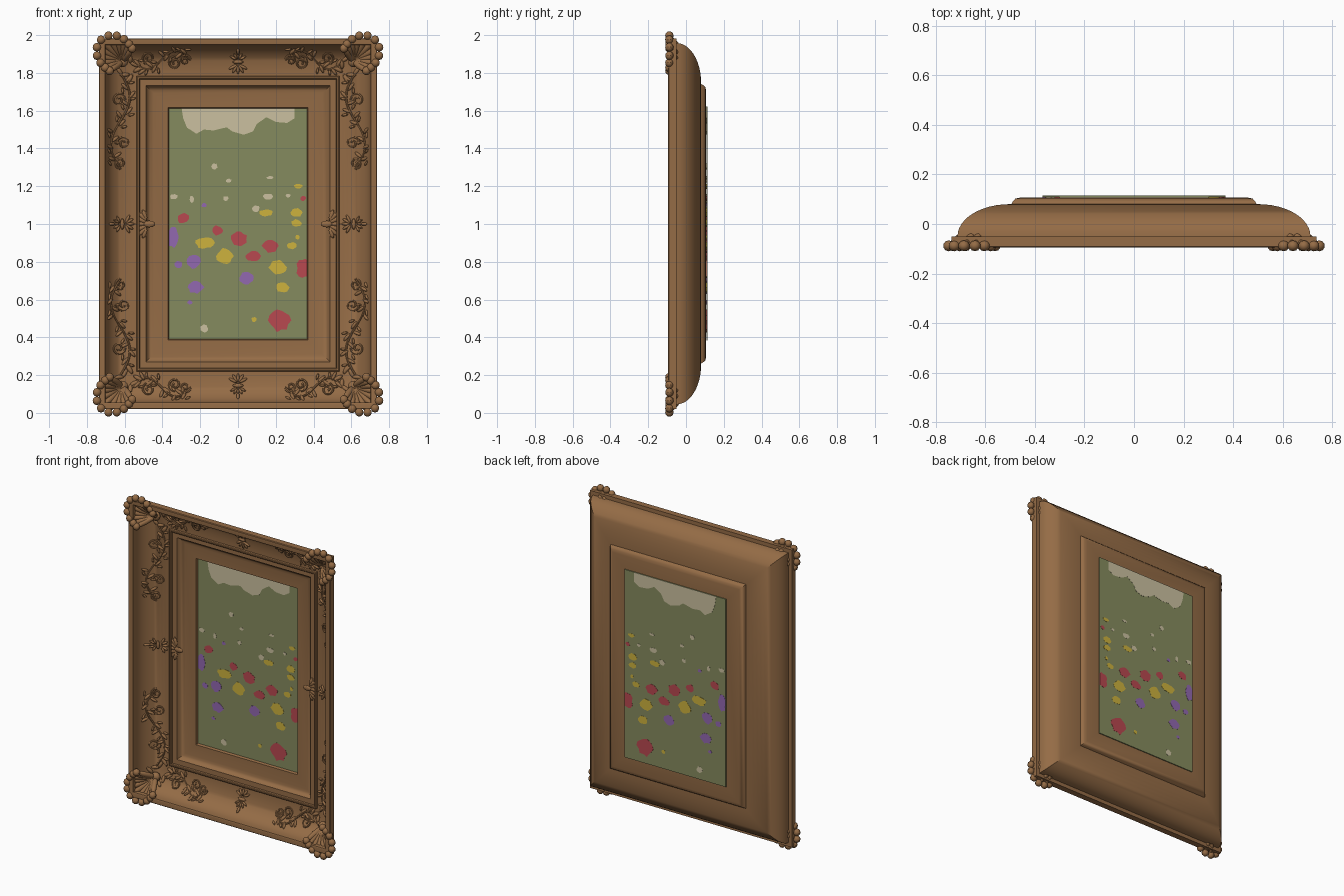
import bpy, bmesh, math, random
from mathutils import Vector, Matrix

if "Cube" in bpy.data.objects:
    bpy.data.objects.remove(bpy.data.objects["Cube"])
random.seed(4)
W, Z0, Z1 = 0.737, 0.02, 1.983          # frame half width, bottom, top


def material(name, rgb):
    m = bpy.data.materials.new(name)
    m.diffuse_color = (*rgb, 1)
    m.use_nodes = True
    m.node_tree.nodes["Principled BSDF"].inputs["Base Color"].default_value = m.diffuse_color
    return m


WOOD = material("carved brown wood", (0.30, 0.150, 0.061))
GREEN = material("meadow green", (0.235, 0.258, 0.112))
CREAM = material("pale cream", (0.60, 0.53, 0.35))
RED = material("poppy red", (0.48, 0.065, 0.080))
YELLOW = material("buttercup yellow", (0.61, 0.445, 0.048))
PURPLE = material("violet purple", (0.287, 0.138, 0.434))


def finish(name, bm, mat, smooth=True):
    bmesh.ops.recalc_face_normals(bm, faces=bm.faces)
    me = bpy.data.meshes.new(name)
    bm.to_mesh(me)
    bm.free()
    ob = bpy.data.objects.new(name, me)
    bpy.context.collection.objects.link(ob)
    me.materials.append(mat)
    if smooth:
        bpy.context.view_layer.objects.active = ob
        ob.select_set(True)
        bpy.ops.object.shade_smooth_by_angle(angle=math.radians(35))
        ob.select_set(False)
    return ob


def arc(u):
    u = min(max(u, 0), 1)
    return math.sqrt(1 - (1 - u) ** 2)


def cove(d):                             # front surface depth of the cove
    return -0.07 + 0.13 * arc((d - 0.035) / 0.165)


# Frame: one moulding profile (inset, depth) swept round the rectangle
steps = [1 - math.cos(math.pi / 2 * i / 12) for i in range(13)]
front = [(0, -0.09), (0.004, -0.094), (0.028, -0.094), (0.034, -0.09)]
front += [(0.035 + 0.165 * u, cove(0.035 + 0.165 * u)) for u in steps]
front += [(0.201, 0.047), (0.205, 0.044), (0.212, 0.044), (0.216, 0.047), (0.217, 0.06), (0.25, 0.06),
          (0.254, 0.068), (0.262, 0.078), (0.275, 0.085), (0.29, 0.088), (0.367, 0.09), (0.372, 0.106)]
back = [(0.275, 0.106), (0.258, 0.102), (0.247, 0.09), (0.242, 0.08)]
back += [(0.025 + 0.21 * u, -0.05 + 0.13 * arc(u)) for u in reversed(steps)]
back += [(0, -0.05)]
bm = bmesh.new()
rings = [[bm.verts.new((sx * (W - d), y, (Z1 - d) if top else (Z0 + d)))
          for sx, top in ((-1, 0), (1, 0), (1, 1), (-1, 1))] for d, y in front + back]
for i, a in enumerate(rings):
    b = rings[(i + 1) % len(rings)]
    for k in range(4):
        n = (k + 1) % 4
        bm.faces.new((a[k], a[n], b[n], b[k]))
finish("frame_moulding", bm, WOOD)


# Ornament helpers: t runs along a rail from its middle, d inward from the edge
def on_rail(rail, t, d, lift=0.0):
    y = cove(d) - lift
    return Vector({"bottom": (t, y, Z0 + d), "top": (t, y, Z1 - d),
                   "left": (-W + d, y, 1 + t), "right": (W - d, y, 1 + t)}[rail])


def ellipsoid(bm, c, ax, ay, az):
    m = Matrix((ax, ay, az)).transposed().to_4x4()
    m.translation = c
    bmesh.ops.create_uvsphere(bm, u_segments=10, v_segments=6, radius=1, matrix=m)


def leaf(bm, rail, t, d, ang, length, width, lift=0.002):
    c = on_rail(rail, t, d, lift)
    h = 0.01
    e = on_rail(rail, t + h * math.cos(ang), d + h * math.sin(ang), lift) - c
    f = on_rail(rail, t - h * math.sin(ang), d + h * math.cos(ang), lift) - c
    e.normalize()
    n = e.cross(f).normalized()
    ellipsoid(bm, c, e * length, n.cross(e) * width, n * 0.009)


def spiral(ct, cd, r, a0, turn):
    return [(ct + r * (1 - 0.8 * i / 18) * math.cos(a0 + turn * 9 * i / 18),
             cd + r * (1 - 0.8 * i / 18) * math.sin(a0 + turn * 9 * i / 18)) for i in range(19)]


strands = bpy.data.curves.new("carved_scrolls", "CURVE")
strands.dimensions = "3D"
strands.bevel_depth = 0.0055
strands.bevel_resolution = 1


def strand(rail, s, pts):
    sp = strands.splines.new("POLY")
    sp.points.add(len(pts) - 1)
    for p, (t, d) in zip(sp.points, pts):
        p.co = (*on_rail(rail, s * t, d, 0.003), 1)


# Carved leaves and scrolls on all four rails, mirrored about the rail middle
leaves = bmesh.new()
for rail in ("bottom", "top", "left", "right"):
    side = rail in ("left", "right")
    t0, t1 = (0.29, 0.80) if side else (0.25, 0.56)
    for s in (-1, 1):
        wave = [(t0 + (t1 - t0) * i / 24, 0.115 - 0.05 * math.sin(2 * math.pi * i / 24)) for i in range(25)]
        strand(rail, s, wave)
        strand(rail, s, spiral(t0 + 0.03, 0.115, 0.03, math.pi, 1))
        strand(rail, s, spiral(t0 + (t1 - t0) * 0.27, 0.13, 0.036, -1.6, 1))
        strand(rail, s, spiral(t0 + (t1 - t0) * 0.72, 0.105, 0.036, 1.6, -1))
        count = 12 if side else 9
        for i in range(count):
            t, d = wave[int(2 + 22 * i / count)]
            a = (0.9 if i % 2 else -0.9) + random.uniform(-0.3, 0.3)
            a = a if s > 0 else math.pi - a
            off = 0.02 if i % 2 else -0.02
            leaf(leaves, rail, s * (t + 0.012), min(max(d + off, 0.06), 0.175), a, 0.026, 0.009)
            leaf(leaves, rail, s * (t - 0.01), min(max(d + off * 1.6, 0.055), 0.18), a + 0.6 * s, 0.018, 0.007)
        # edge leaves close to the corner shell
        for i in range(4):
            leaf(leaves, rail, s * (t1 - 0.03 + 0.02 * i), 0.165 - 0.028 * i, s * 0.5 + i, 0.028, 0.011)
    # Middle palmette
    for k in range(-2, 3):
        a = math.pi / 2 + k * 0.55
        leaf(leaves, rail, 0.03 * math.cos(a), 0.14 + 0.026 * math.sin(a), a, 0.025, 0.008)
        leaf(leaves, rail, 0.026 * math.cos(a), 0.115 - 0.024 * math.sin(a), -a, 0.022, 0.007)
    leaf(leaves, rail, 0, 0.125, 0, 0.03, 0.011, 0.006)
    leaf(leaves, rail, 0, 0.07, math.pi / 2, 0.022, 0.009, 0.006)
    # Inner palmette on the two side rails only
    if side:
        for k in range(-3, 4):
            a = math.pi + k * 0.42 - math.pi / 2
            leaf(leaves, rail, 0.05 * math.cos(a), 0.25 - 0.025 * math.sin(a), -a, 0.03, 0.012, 0.004)
        leaf(leaves, rail, 0, 0.268, math.pi / 2, 0.032, 0.018, 0.008)
finish("carved_leaves", leaves, WOOD)

strands.materials.append(WOOD)
scrolls = bpy.data.objects.new("carved_scrolls", strands)
bpy.context.collection.objects.link(scrolls)
bpy.context.view_layer.objects.active = scrolls
scrolls.select_set(True)
bpy.ops.object.convert(target="MESH")
bpy.ops.object.shade_smooth_by_angle(angle=math.radians(50))
bpy.ops.object.select_all(action="DESELECT")

# Corner shells: ribs fanning out from a hinge toward each corner
shells = bmesh.new()
for sx in (-1, 1):
    for sz in (-1, 1):
        hinge = Vector((sx * 0.61, 0.015, 1 + sz * 0.86))
        for k in range(-5, 6):
            a = math.pi / 4 + k * 0.28
            r = 0.123 + 0.04 * math.cos(2 * (a - math.pi / 4))
            tip = hinge + Vector((sx * r * math.cos(a), 0, sz * r * math.sin(a)))
            tip.y = -0.088
            axis = (tip - hinge) / 2
            e = axis.normalized()
            w = Vector((-sx * math.sin(a), 0, sz * math.cos(a)))
            ellipsoid(shells, hinge + axis, axis * 1.05, w * 0.018, e.cross(w) * 0.016)
            ellipsoid(shells, tip, Vector((0.023, 0, 0)), Vector((0, 0.022, 0)), Vector((0, 0, 0.023)))
        ellipsoid(shells, hinge, Vector((0.03, 0, 0)), Vector((0, 0.025, 0)), Vector((0, 0, 0.03)))
finish("corner_shells", shells, WOOD)


# Painting: thin canvas, with colour patches standing just proud on both sides
def plate(bm, pts, y0, y1):
    f = bm.faces.new([bm.verts.new((x, y0, z)) for x, z in pts])
    out = bmesh.ops.extrude_face_region(bm, geom=[f])
    bmesh.ops.translate(bm, vec=(0, y1 - y0, 0), verts=[v for v in out["geom"] if isinstance(v, bmesh.types.BMVert)])


bm = bmesh.new()
plate(bm, [(-0.37, 0.383), (0.37, 0.383), (0.37, 1.622), (-0.37, 1.622)], 0.108, 0.114)
finish("painted_canvas", bm, GREEN, False)


def patches(name, mat, blobs):
    bm = bmesh.new()
    for x, z, rx, rz in blobs:
        pts = []
        for i in range(14):
            a = 2 * math.pi * i / 14
            k = random.uniform(0.85, 1.12)
            pts.append((min(max(x + rx * k * math.cos(a), -0.369), 0.369 + i * 1e-5), z + rz * k * math.sin(a)))
        plate(bm, pts, 0.107, 0.115)
    finish(name, bm, mat, False)


patches("red_flowers", RED, [(-.29, 1.03, .032, .027), (-.11, .965, .03, .026), (.005, .92, .042, .04),
        (.17, .885, .042, .035), (.08, .83, .038, .027), (.35, .765, .04, .05), (.22, .49, .056, .058),
        (.345, 1.135, .015, .013)])
patches("yellow_flowers", YELLOW, [(-.175, .9, .052, .03), (-.07, .83, .045, .04), (.21, .77, .045, .038),
        (.235, .665, .036, .026), (.31, 1.06, .03, .023), (.31, 1.005, .027, .02), (.15, 1.06, .035, .019),
        (.285, .885, .025, .018), (.32, 1.2, .022, .013), (.085, .495, .014, .012), (.315, .93, .012, .012)])
patches("purple_flowers", PURPLE, [(-.345, .935, .028, .058), (-.235, .8, .037, .036), (-.225, .665, .043, .032),
        (.045, .715, .036, .033), (-.255, .585, .013, .011), (-.315, .785, .02, .018), (-.18, 1.1, .014, .011)])
patches("cream_flowers", CREAM, [(-.18, .447, .022, .02), (.16, 1.145, .027, .016), (.095, 1.08, .02, .018),
        (-.34, 1.145, .022, .013), (-.125, 1.305, .016, .016), (-.05, 1.23, .016, .01), (.17, 1.245, .018, .008),
        (-.245, 1.13, .012, .018), (-.065, 1.135, .015, .012), (.265, 1.15, .013, .01)])

# Pale sky along the top of the painting
sky = [(.3, 1.621), (-.3, 1.621), (-.29, 1.56), (-.27, 1.51), (-.22, 1.478), (-.18, 1.5), (-.13, 1.495), (-.06, 1.512),
       (-.03, 1.49), (.03, 1.473), (.08, 1.49), (.1, 1.53), (.15, 1.565), (.2, 1.54), (.26, 1.535), (.3, 1.56)]
bm = bmesh.new()
plate(bm, sky, 0.107, 0.115)
finish("painted_sky", bm, CREAM, False)
